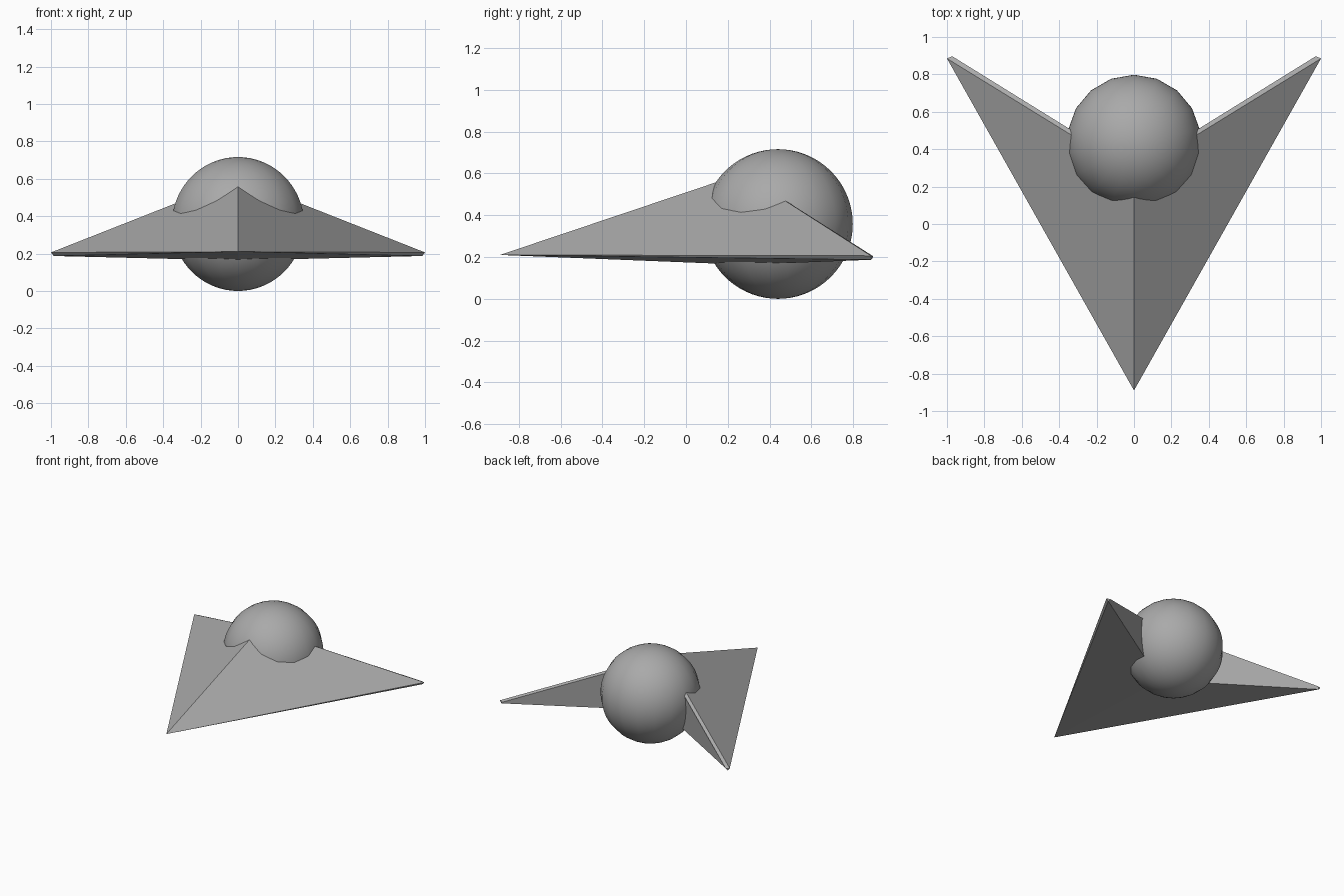
import bpy
import bmesh

cube = bpy.data.objects.get("Cube")
if cube:
    bpy.data.objects.remove(cube, do_unlink=True)

# One plain grey for the whole craft
grey = bpy.data.materials.new("plain_grey")
grey.use_nodes = True
colour = (0.4, 0.4, 0.4, 1)
grey.diffuse_color = colour
grey.node_tree.nodes["Principled BSDF"].inputs["Base Color"].default_value = colour


# Swept wing: one half, mirrored across the centre line
def build_wing():
    bm = bmesh.new()
    nose = bm.verts.new((0, -0.89, 0.21))
    peak = bm.verts.new((0, 0.27, 0.60))
    peak_back = bm.verts.new((0, 0.295, 0.585))
    keel = bm.verts.new((0, 0.285, 0.163))
    tip_top = bm.verts.new((1, 0.885, 0.206))
    tip_back = bm.verts.new((0.972, 0.897, 0.203))
    tip_low = bm.verts.new((0.985, 0.887, 0.187))
    for face in (
        (nose, tip_top, peak),                 # sloping upper surface
        (peak, tip_top, tip_back, peak_back),  # bevelled trailing edge
        (peak_back, tip_back, tip_low, keel),  # upright back
        (nose, keel, tip_low),                 # underside
        (nose, tip_low, tip_top),              # thin leading edge
        (tip_top, tip_low, tip_back),          # blunt tip
    ):
        bm.faces.new(face)
    mesh = bpy.data.meshes.new("wing")
    bm.to_mesh(mesh)
    bm.free()
    mesh.materials.append(grey)
    wing = bpy.data.objects.new("wing", mesh)
    bpy.context.collection.objects.link(wing)
    mirror = wing.modifiers.new("mirror", "MIRROR")
    mirror.use_clip = True
    return wing


build_wing()

# Round body set into the notch of the wing
bpy.ops.mesh.primitive_uv_sphere_add(
    segments=18, ring_count=36, radius=0.358, location=(0, 0.44, 0.358))
body = bpy.context.object
body.name = "round_body"
body.data.materials.append(grey)
bpy.ops.object.shade_smooth_by_angle()
